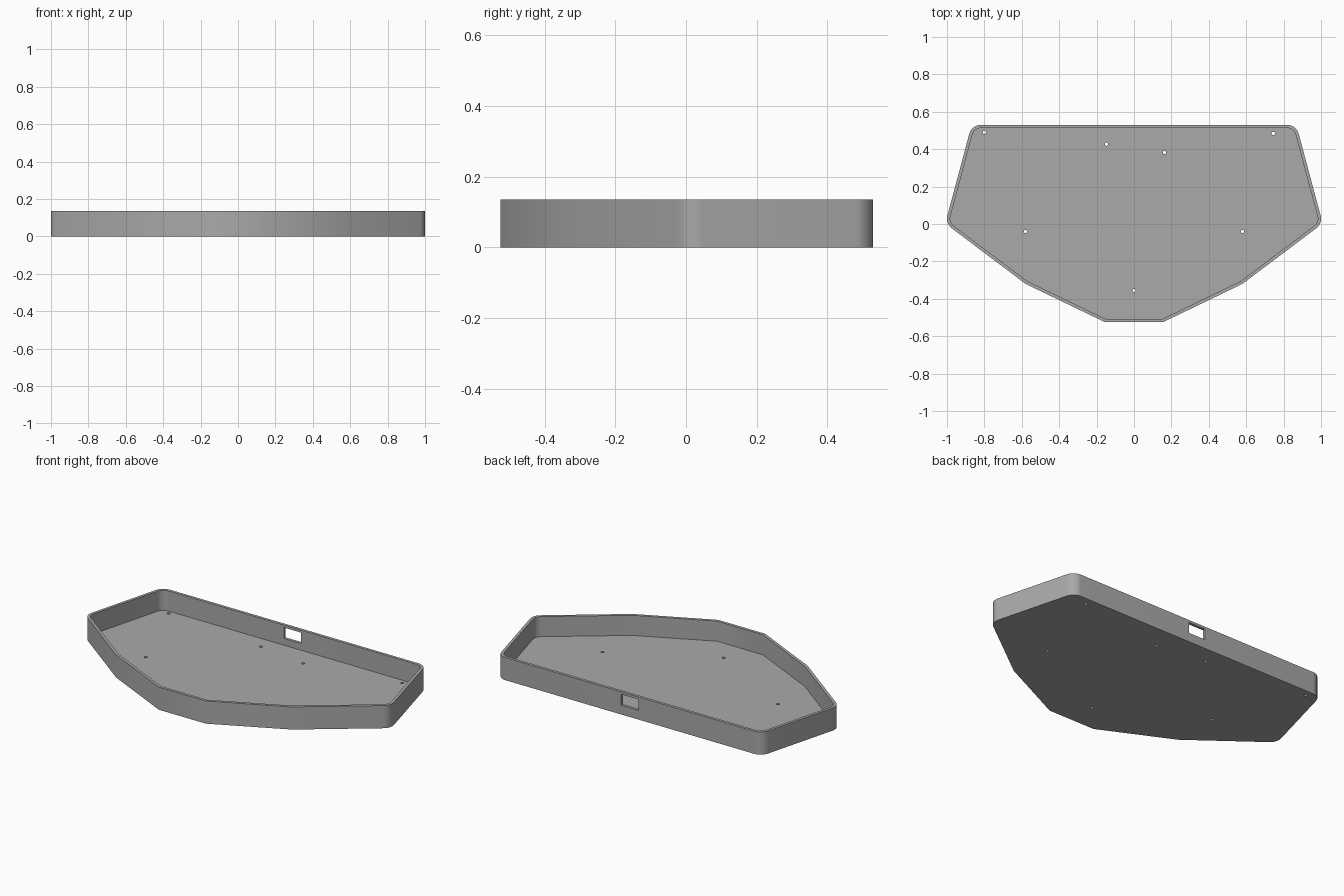
import bpy, bmesh, math
from mathutils import Vector

if "Cube" in bpy.data.objects:
    bpy.data.objects.remove(bpy.data.objects["Cube"])

HEIGHT, WALL, FLOOR, RADIUS = 0.135, 0.017, 0.015, 0.065

grey = bpy.data.materials.new("plain grey")
grey.use_nodes = True
grey.diffuse_color = (0.4, 0.4, 0.4, 1)
grey.node_tree.nodes["Principled BSDF"].inputs["Base Color"].default_value = (0.4, 0.4, 0.4, 1)

# Right half of the outline from front to back: x, y, rounded or not
half = [(0.155, -0.525, False), (0.58, -0.32, False),
        (1.009, 0.003, True), (0.868, 0.53, True)]
corners = half + [(-x, y, r) for x, y, r in reversed(half)]


def outline(inset):
    """Counter-clockwise outline, moved inward, with its side corners rounded."""
    pts = [Vector(c[:2]) for c in corners]
    n, out = len(pts), []
    for i, p in enumerate(pts):
        a = (p - pts[i - 1]).normalized()
        b = (pts[(i + 1) % n] - p).normalized()
        na, nb = Vector((-a.y, a.x)), Vector((-b.y, b.x))
        miter = (na + nb) / (1 + na.dot(nb))
        if not corners[i][2]:
            out.append(p + miter * inset)
            continue
        centre = p + miter * RADIUS
        start = math.atan2(-na.y, -na.x)
        turn = math.acos(na.dot(nb))
        for k in range(13):
            t = start + turn * k / 12
            out.append(centre + Vector((math.cos(t), math.sin(t))) * (RADIUS - inset))
    return out


def prism(name, points, z0, z1):
    bm = bmesh.new()
    face = bm.faces.new([bm.verts.new((p.x, p.y, z0)) for p in points])
    top = bmesh.ops.extrude_face_region(bm, geom=[face])["geom"]
    bmesh.ops.translate(bm, vec=(0, 0, z1 - z0),
                        verts=[v for v in top if isinstance(v, bmesh.types.BMVert)])
    bmesh.ops.recalc_face_normals(bm, faces=bm.faces)
    mesh = bpy.data.meshes.new(name)
    bm.to_mesh(mesh)
    bm.free()
    mesh.materials.append(grey)
    obj = bpy.data.objects.new(name, mesh)
    bpy.context.collection.objects.link(obj)
    return obj


def circle(x, y, r, n=16):
    return [Vector((x + r * math.cos(math.tau * k / n),
                    y + r * math.sin(math.tau * k / n))) for k in range(n)]


tray = prism("tray", outline(0), 0, HEIGHT)

# Hollow inside, screw holes in the floor, port opening in the back wall
cutters = [prism("hollow_cutter", outline(WALL), FLOOR, HEIGHT + 0.1)]
for x, y in [(-0.8, 0.49), (-0.147, 0.427), (0.163, 0.382), (0.745, 0.484),
             (-0.58, -0.04), (0.58, -0.04), (0, -0.355)]:
    cutters.append(prism("hole_cutter", circle(x, y, 0.009), -0.05, 0.05))
port = [Vector(p) for p in [(-0.057, 0.48), (0.057, 0.48), (0.057, 0.6), (-0.057, 0.6)]]
cutters.append(prism("port_cutter", port, 0.055, 0.12))

bpy.context.view_layer.objects.active = tray
for cutter in cutters:
    cutter.hide_render = True
    mod = tray.modifiers.new("cut", "BOOLEAN")
    mod.operation, mod.solver, mod.object = "DIFFERENCE", "EXACT", cutter
    bpy.ops.object.modifier_apply(modifier=mod.name)
for cutter in cutters:
    bpy.data.objects.remove(cutter)

bpy.ops.object.select_all(action="DESELECT")
tray.select_set(True)
bpy.ops.object.shade_smooth_by_angle(angle=math.radians(30))
